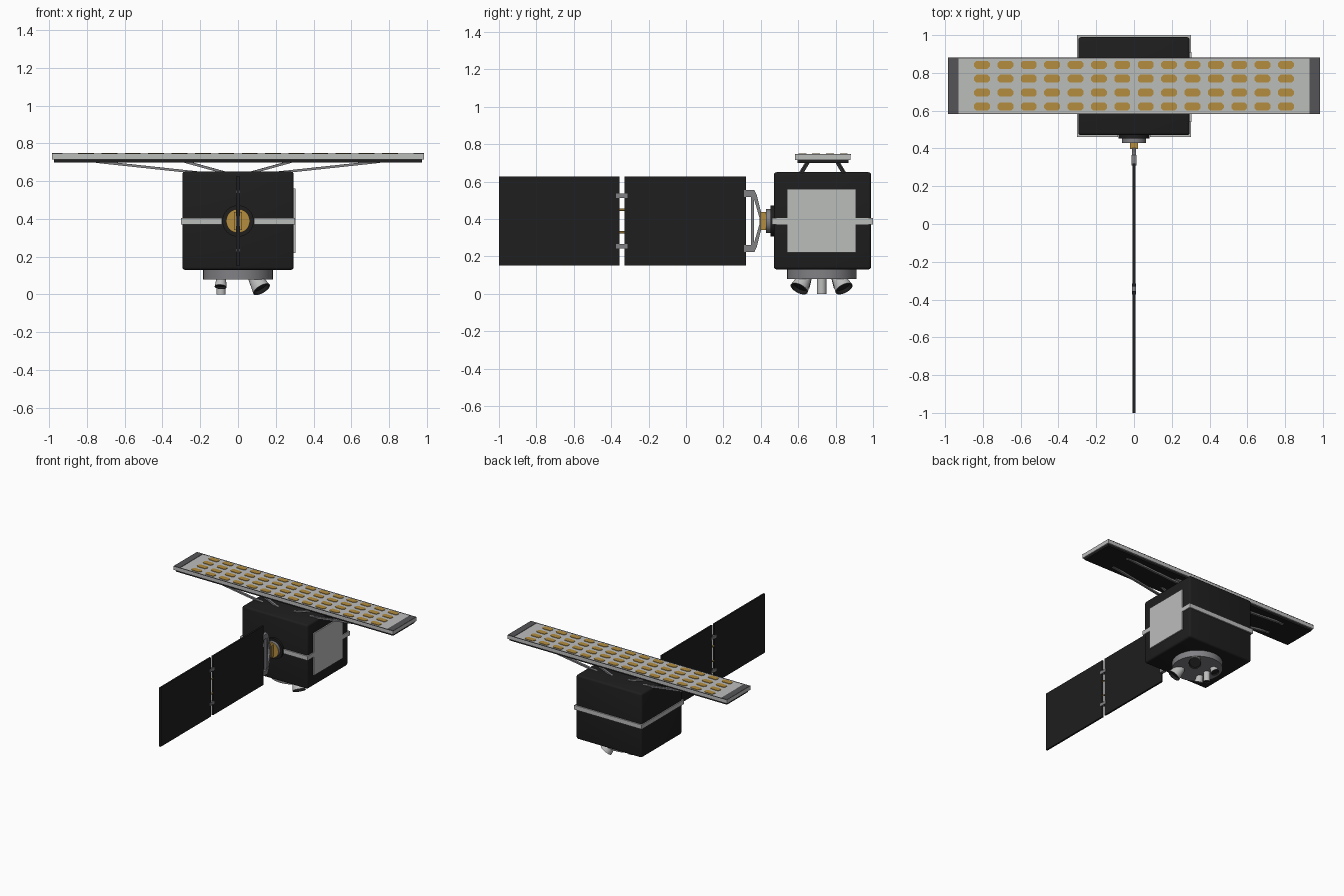
import bpy, bmesh
from mathutils import Vector, Matrix

if "Cube" in bpy.data.objects:
    bpy.data.objects.remove(bpy.data.objects["Cube"])


def material(name, r, g, b):
    m = bpy.data.materials.new(name)
    m.use_nodes = True
    m.diffuse_color = (r, g, b, 1)
    m.node_tree.nodes["Principled BSDF"].inputs["Base Color"].default_value = (r, g, b, 1)
    return m


BLACK = material("black blanket", 0.013, 0.013, 0.013)
LIGHT = material("light grey", 0.5, 0.51, 0.5)
GREY = material("metal grey", 0.22, 0.22, 0.235)
DARK = material("dark grey", 0.09, 0.088, 0.095)
AMBER = material("amber", 0.46, 0.27, 0.05)
CY = 0.73  # bus centre along y


def finish(name, bm, mats, smooth=False):
    mesh = bpy.data.meshes.new(name)
    bmesh.ops.recalc_face_normals(bm, faces=bm.faces)
    bm.to_mesh(mesh)
    bm.free()
    for m in mats:
        mesh.materials.append(m)
    ob = bpy.data.objects.new(name, mesh)
    bpy.context.collection.objects.link(ob)
    if smooth:
        bpy.ops.object.select_all(action='DESELECT')
        ob.select_set(True)
        bpy.context.view_layer.objects.active = ob
        bpy.ops.object.shade_smooth_by_angle()
    return ob


def box(name, lo, hi, mat, bevel=0):
    lo, hi = Vector(lo), Vector(hi)
    bm = bmesh.new()
    bmesh.ops.create_cube(bm, size=1, matrix=Matrix.Translation((lo + hi) / 2) @ Matrix.Diagonal((*(hi - lo), 1)))
    if bevel:
        bmesh.ops.bevel(bm, geom=bm.edges[:], offset=bevel, segments=3, profile=0.5, affect='EDGES')
    return finish(name, bm, [mat], bevel > 0)


def frame(p, q):
    """Matrix centred between two points, z along the line, and its length."""
    p, q = Vector(p), Vector(q)
    turn = (q - p).to_track_quat('Z', 'Y').to_matrix().to_4x4()
    return Matrix.Translation((p + q) / 2) @ turn, (q - p).length


def bar(name, p, q, mat, w, h):
    m, length = frame(p, q)
    bm = bmesh.new()
    bmesh.ops.create_cube(bm, size=1, matrix=m @ Matrix.Diagonal((w, h, length, 1)))
    return finish(name, bm, [mat])


def tube(name, p, q, r1, r2, mat, end_mat=None, recess=0):
    """Round part from p to q; the face at q may have its own colour and a recess."""
    m, length = frame(p, q)
    bm = bmesh.new()
    bmesh.ops.create_cone(bm, cap_ends=True, segments=32, radius1=r1, radius2=r2, depth=length, matrix=m)
    if end_mat:
        axis = (Vector(q) - Vector(p)).normalized()
        bm.normal_update()
        end = max(bm.faces, key=lambda f: f.normal.dot(axis))
        if recess:
            bmesh.ops.inset_individual(bm, faces=[end], thickness=r2 * 0.08)
            walls = bmesh.ops.inset_individual(bm, faces=[end], thickness=r2 * 0.1, depth=-recess)
            for f in walls["faces"]:
                f.material_index = 1
        end.material_index = 1
    return finish(name, bm, [mat, end_mat or mat], True)


def prism(name, points, offset, mat):
    """Extrude a flat outline along an offset."""
    bm = bmesh.new()
    face = bm.faces.new([bm.verts.new(p) for p in points])
    new = bmesh.ops.extrude_face_region(bm, geom=[face])["geom"]
    bmesh.ops.translate(bm, vec=offset, verts=[v for v in new if isinstance(v, bmesh.types.BMVert)])
    return finish(name, bm, [mat])


# Bus body, waist band with a gap at the front, and the radiator
box("bus_body", (-0.295, 0.47, 0.13), (0.295, 0.99, 0.65), BLACK, 0.015)
box("band_back", (-0.303, 0.98, 0.37), (0.303, 1.0, 0.405), LIGHT)
for s, side in ((1, "left"), (-1, "right")):
    box(f"band_{side}", (min(s * 0.285, s * 0.303), 0.46, 0.37), (max(s * 0.285, s * 0.303), 1.0, 0.405), LIGHT)
    box(f"band_front_{side}", (min(s * 0.085, s * 0.303), 0.46, 0.37),
        (max(s * 0.085, s * 0.303), 0.48, 0.405), LIGHT)
box("radiator_panel", (0.285, 0.54, 0.22), (0.305, 0.91, 0.56), LIGHT)

# Long antenna with amber patches
box("antenna_panel", (-0.985, 0.583, 0.715), (0.985, 0.88, 0.745), LIGHT)
box("antenna_backing", (-0.975, 0.595, 0.70), (0.975, 0.868, 0.716), BLACK)
for s in (-1, 1):
    box("antenna_end_plate", (s * 0.957 - 0.027, 0.584, 0.744), (s * 0.957 + 0.027, 0.879, 0.748), DARK)
for y in (0.584, 0.879):
    box("antenna_edge_strip", (-0.985, y - 0.002, 0.743), (0.985, y + 0.002, 0.747), DARK)
a, b, c = 0.042, 0.021, 0.012
patch = [(a, b - c), (a - c, b), (c - a, b), (-a, b - c), (-a, c - b), (c - a, -b), (a - c, -b), (a, c - b)]
for i in range(14):
    for j in range(4):
        x, y = (i - 6.5) * 0.1238, 0.622 + j * 0.0737
        prism("antenna_patch", [(x + u, y + v, 0.744) for u, v in patch], (0, 0, 0.005), AMBER)

# Antenna struts
for sx in (-1, 1):
    for sy in (-1, 1):
        for foot, top in ((0.21, 0.75), (0.07, 0.28)):
            bar("antenna_strut", (sx * foot, CY + sy * 0.115, 0.645),
                (sx * top, CY + sy * 0.08, 0.703), GREY, 0.018, 0.013)

# Solar wing
box("solar_panel_outer", (-0.007, -1.0, 0.15), (0.007, -0.355, 0.628), BLACK)
box("solar_panel_inner", (-0.007, -0.33, 0.15), (0.007, 0.32, 0.628), BLACK)
for s in (-1, 1):
    z = 0.389 + s * 0.136
    box("panel_hinge", (-0.011, -0.373, z - 0.012), (0.011, -0.314, z + 0.012), GREY)
    z = 0.389 + s * 0.06
    tube("panel_cable", (0, -0.36, z), (0, -0.32, z), 0.006, 0.006, AMBER)

    # Yoke halves
    z = 0.389 + s * 0.147
    box("yoke_foot", (-0.013, 0.31, z - 0.018), (0.013, 0.365, z + 0.018), GREY)
    arm = [(0.35, 0.165), (0.366, 0.165), (0.378, 0.14), (0.406, 0.03), (0.406, 0), (0.392, 0), (0.392, 0.02), (0.36, 0.13)]
    prism("yoke_arm", [(-0.011, y, 0.389 + s * h) for y, h in arm], (0.022, 0, 0), GREY)
box("yoke_crossbar", (-0.008, 0.347, 0.25), (0.008, 0.364, 0.53), GREY)

# Wing drive
tube("drive_base", (0, 0.48, 0.389), (0, 0.453, 0.389), 0.083, 0.083, BLACK)
tube("drive_disc", (0, 0.46, 0.389), (0, 0.428, 0.389), 0.063, 0.063, GREY, AMBER)
box("drive_block", (-0.02, 0.398, 0.341), (0.02, 0.432, 0.437), AMBER)

# Underside ring and thrusters
tube("thruster_ring", (0, CY - 0.005, 0.14), (0, CY - 0.005, 0.08), 0.186, 0.186, GREY)
tube("centre_thruster", (-0.09, CY - 0.005, 0.09), (-0.09, CY - 0.005, 0), 0.025, 0.025, LIGHT, BLACK, 0.01)
for s in (-1, 1):
    y = CY - 0.005
    tube("large_thruster", (0.085, y + s * 0.085, 0.095), (0.125, y + s * 0.12, 0.027),
         0.034, 0.05, LIGHT, BLACK, 0.02)
    tube("small_thruster", (-0.088, y + s * 0.075, 0.09), (-0.092, y + s * 0.095, 0.04),
         0.024, 0.032, LIGHT, BLACK, 0.012)
